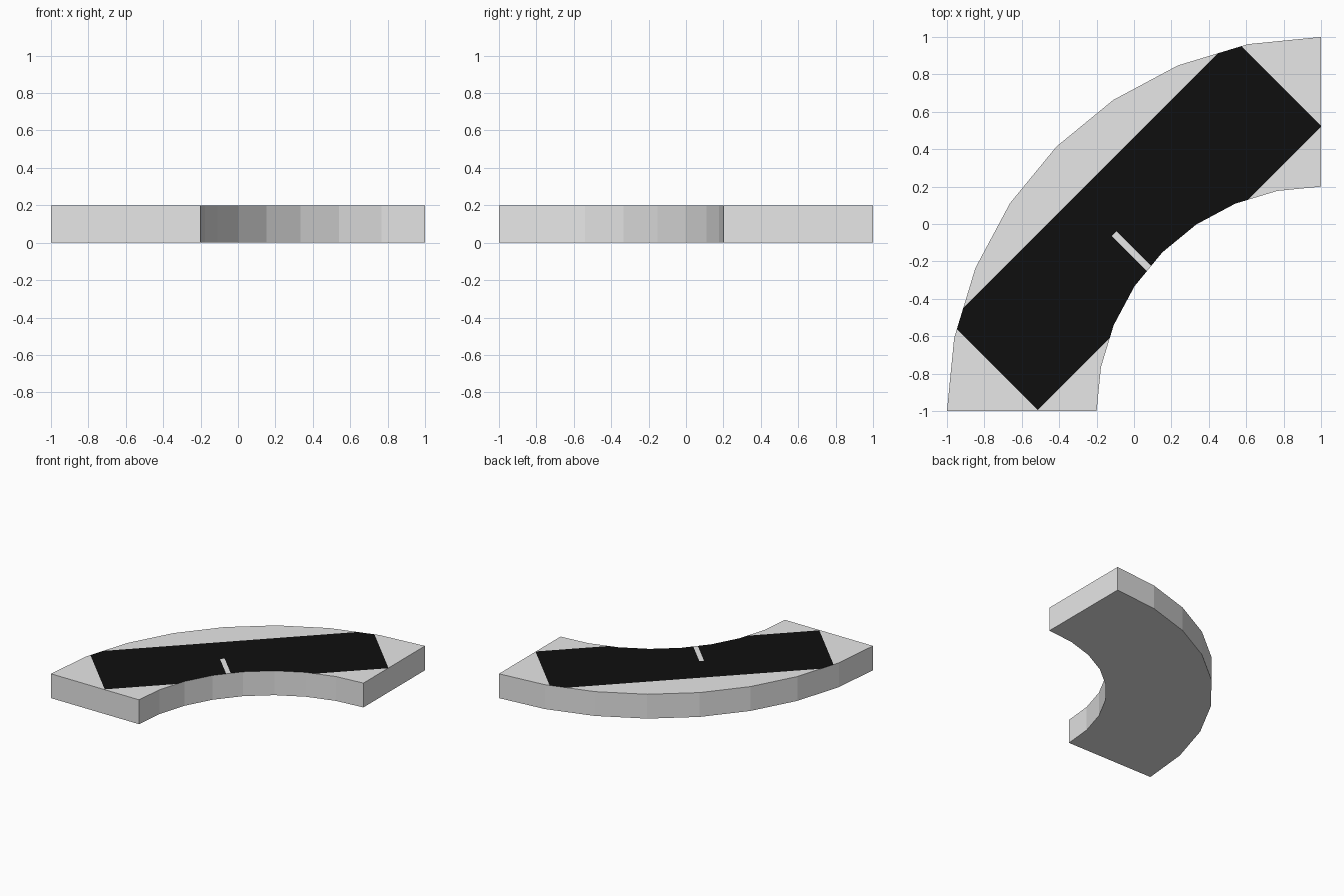
import bpy, bmesh, math
from mathutils import Vector

if "Cube" in bpy.data.objects:
    bpy.data.objects.remove(bpy.data.objects["Cube"])

SEGMENTS, OUTER, INNER, HEIGHT = 8, 2.0, 1.2, 0.2


def material(name, value):
    mat = bpy.data.materials.new(name)
    mat.diffuse_color = (value, value, value, 1)
    mat.use_nodes = True
    mat.node_tree.nodes["Principled BSDF"].inputs["Base Color"].default_value = mat.diffuse_color
    return mat


def ring_point(radius, i):
    # quarter circle around the corner (1, -1)
    a = math.radians(90 + 90 * i / SEGMENTS)
    return (1 + radius * math.cos(a), -1 + radius * math.sin(a), 0)


# Curved slab: a strip of flat quads, extruded upwards
bm = bmesh.new()
outer = [bm.verts.new(ring_point(OUTER, i)) for i in range(SEGMENTS + 1)]
inner = [bm.verts.new(ring_point(INNER, i)) for i in range(SEGMENTS + 1)]
base = [bm.faces.new((outer[i], outer[i + 1], inner[i + 1], inner[i]))
        for i in range(SEGMENTS)]
ext = bmesh.ops.extrude_face_region(bm, geom=base, use_keep_orig=True)
bmesh.ops.translate(bm, vec=(0, 0, HEIGHT),
                    verts=[g for g in ext["geom"] if isinstance(g, bmesh.types.BMVert)])
bmesh.ops.recalc_face_normals(bm, faces=bm.faces)


def top_faces():
    return [f for f in bm.faces if all(v.co.z > HEIGHT - 1e-4 for v in f.verts)]


# Cut the top along the outline of the dark panel and its thin slot
ALONG, ACROSS = Vector((1, 1, 0)), Vector((-1, 1, 0))
PANEL_A, PANEL_B = (-1.51, 1.525), (-0.48, 0.465)
SLOT_A, SLOT_END = (-0.183, -0.133), 0.055
cuts = [(ALONG, d) for d in PANEL_A + SLOT_A]
cuts += [(ACROSS, d) for d in PANEL_B + (SLOT_END,)]
for normal, d in cuts:
    faces = top_faces()
    geom = set(faces)
    for f in faces:
        geom.update(f.edges)
        geom.update(f.verts)
    bmesh.ops.bisect_plane(bm, geom=list(geom), dist=1e-5,
                           plane_co=normal * (d / 2), plane_no=normal)

# Dark panel on the top, leaving the slot light
for f in top_faces():
    c = f.calc_center_median()
    a, b = c.dot(ALONG), c.dot(ACROSS)
    in_panel = PANEL_A[0] < a < PANEL_A[1] and PANEL_B[0] < b < PANEL_B[1]
    in_slot = SLOT_A[0] < a < SLOT_A[1] and b < SLOT_END
    f.material_index = int(in_panel and not in_slot)

mesh = bpy.data.meshes.new("curved_slab")
bm.to_mesh(mesh)
bm.free()
mesh.materials.append(material("light grey", 0.8))
mesh.materials.append(material("near black", 0.0045))
slab = bpy.data.objects.new("curved_slab", mesh)
bpy.context.collection.objects.link(slab)
